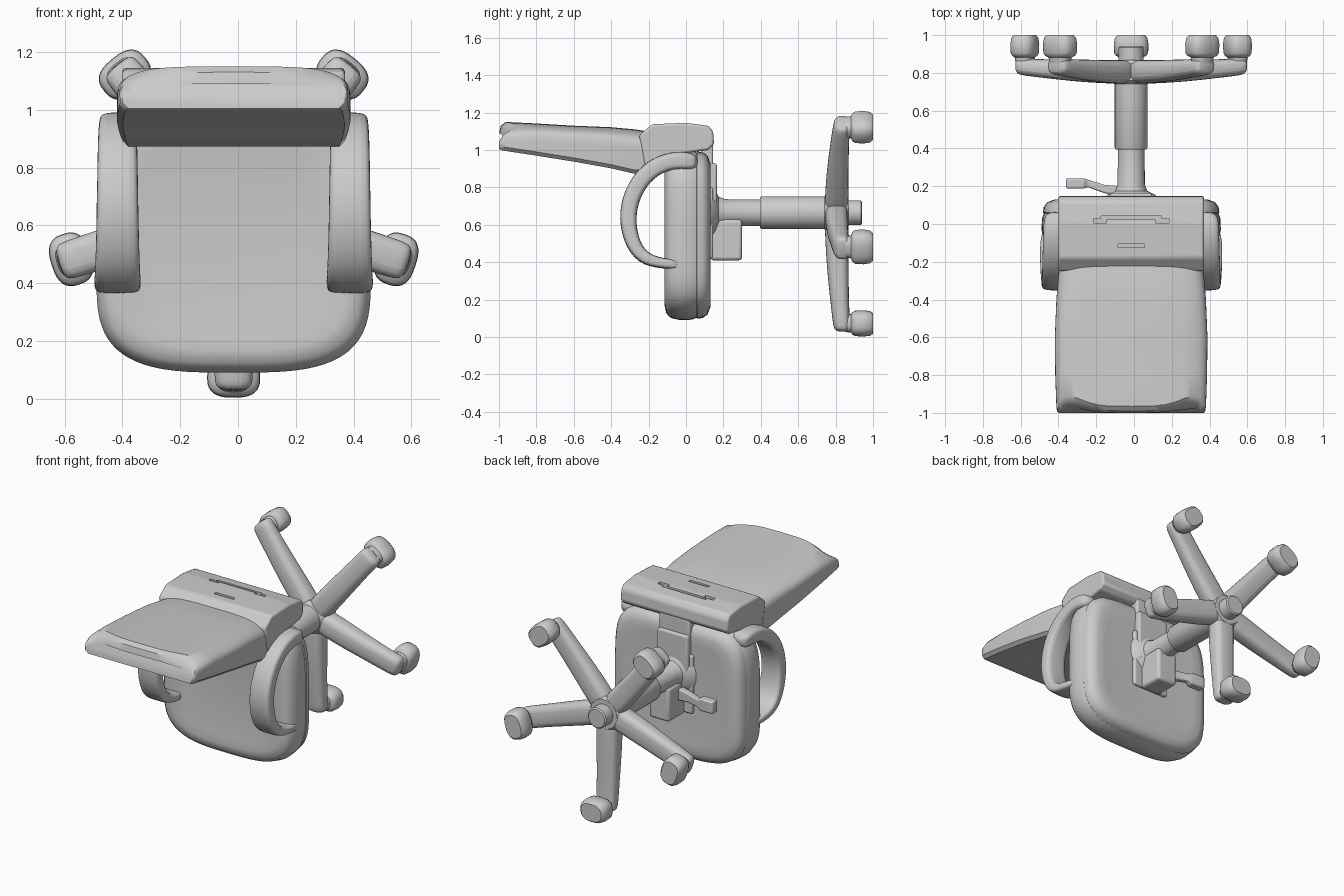
import bpy, bmesh, math
from mathutils import Vector, Matrix

if "Cube" in bpy.data.objects:
    bpy.data.objects.remove(bpy.data.objects["Cube"])

CX = -0.015          # symmetry plane of the chair
CZ = 0.665           # axis of the column
parts = []


def make(name, bm):
    bmesh.ops.recalc_face_normals(bm, faces=bm.faces)
    me = bpy.data.meshes.new(name)
    bm.to_mesh(me)
    bm.free()
    ob = bpy.data.objects.new(name, me)
    ob.location.x = CX
    bpy.context.collection.objects.link(ob)
    parts.append(ob)
    return ob


def loft(name, rings):
    """Skin a list of equal-length closed rings and cap both ends."""
    bm = bmesh.new()
    vs = [[bm.verts.new(p) for p in r] for r in rings]
    n = len(vs[0])
    for a, b in zip(vs, vs[1:]):
        for i in range(n):
            bm.faces.new((a[i], a[(i + 1) % n], b[(i + 1) % n], b[i]))
    bm.faces.new(vs[0])
    bm.faces.new(vs[-1])
    return make(name, bm)


def box(name, x, y, z, bevel=0.0):
    bm = bmesh.new()
    bmesh.ops.create_cube(bm, size=1)
    for v in bm.verts:
        v.co = [(a + b) / 2 + (b - a) * c for (a, b), c in zip((x, y, z), v.co)]
    ob = make(name, bm)
    if bevel:
        add_bevel(ob, bevel)
    return ob


def add_bevel(ob, width, seg=3):
    m = ob.modifiers.new("bevel", 'BEVEL')
    m.width, m.segments = width, seg


def subsurf(ob, levels=2):
    m = ob.modifiers.new("smooth", 'SUBSURF')
    m.levels = m.render_levels = levels


def lathe(name, profile, n=40):
    return loft(name, [[(r * math.cos(math.tau * i / n), y, CZ + r * math.sin(math.tau * i / n))
                        for i in range(n)] for y, r in profile])


def spow(v, e):
    return math.copysign(abs(v) ** e, v)


# seat cushion and pan: stacked outlines, tight rear corners and a round front edge
def seat_ring(y, inset, n=72):
    ring = []
    for i in range(n):
        t = math.tau * i / n
        c, s = math.cos(t), math.sin(t)
        h, e = (0.57, 5.5) if s > 0 else (0.34, 3.3)
        ring.append(((0.475 - inset) * spow(c, 2 / e), y, 0.43 + (h - inset) * spow(s, 2 / e)))
    return ring


loft("seat_cushion", [seat_ring(y, d) for y, d in (
    (-0.105, 0.13), (-0.115, 0.08), (-0.105, 0.035), (-0.08, 0.012), (-0.03, 0),
    (0.03, 0.003), (0.055, 0.012), (0.06, 0.025))])
loft("seat_pan", [seat_ring(y, d) for y, d in (
    (0.05, 0.025), (0.06, 0.008), (0.09, 0.012), (0.115, 0.03), (0.13, 0.07), (0.125, 0.13))])


# backrest pad: flat front, pillowed rear, top corners swept back by k
def pad_ring(y, w, zb, zs, zt, k=0.0, n=32):
    ring = [(-w + 0.02, y, zb), (w - 0.02, y, zb), (w, y, zb + 0.02)]
    for i in range(n + 1):
        t = math.pi * i / n
        ring.append((w * spow(math.cos(t), 0.5), y + k * math.sin(2 * t) ** 2,
                     zs + (zt - zs) * abs(math.sin(t)) ** 0.6))
    return ring + [(-w, y, zb + 0.02)]


loft("backrest_pad", [pad_ring(*r) for r in (
    (-1.0, 0.385, 1.005, 1.03, 1.09, 0.03), (-0.99, 0.393, 1.0, 1.035, 1.13, 0.05),
    (-0.965, 0.396, 0.995, 1.04, 1.15, 0.055), (-0.8, 0.402, 0.97, 1.045, 1.142),
    (-0.6, 0.404, 0.938, 1.035, 1.13), (-0.4, 0.396, 0.902, 1.02, 1.122),
    (-0.27, 0.385, 0.872, 1.0, 1.11), (-0.21, 0.378, 0.885, 1.0, 1.10),
    (-0.1, 0.37, 0.96, 1.0, 1.09))])

# backrest bracket with slots cut in its rear
side = [(-0.25, 1.08), (-0.18, 1.138), (0.0, 1.145), (0.12, 1.13), (0.145, 1.10),
        (0.15, 1.03), (0.12, 1.0), (-0.1, 0.97), (-0.22, 0.90)]
bracket = loft("backrest_bracket", [[(x, y, z) for y, z in side] for x in (-0.385, 0.385)])
add_bevel(bracket, 0.012, 2)
for sx, sy in (((-0.16, 0.16), (0.025, 0.043)), ((-0.2, -0.13), (0.005, 0.028)),
               ((0.13, 0.2), (0.005, 0.028)), ((-0.07, 0.07), (-0.125, -0.105))):
    cut = box("slot_cutter", sx, sy, (1.115, 1.2))
    cut.hide_render = cut.hide_viewport = True
    m = bracket.modifiers.new("slot", 'BOOLEAN')
    m.operation, m.object, m.solver = 'DIFFERENCE', cut, 'EXACT'

# armrest loops: flat band swept along a C path (y, z, half thickness, half width)
path = [Vector(p) for p in ((0.07, 0.93, 0.045, 0.06), (-0.05, 0.955, 0.045, 0.062),
        (-0.18, 0.91, 0.045, 0.066), (-0.27, 0.81, 0.045, 0.068), (-0.318, 0.67, 0.043, 0.07),
        (-0.298, 0.52, 0.04, 0.073), (-0.235, 0.42, 0.035, 0.077),
        (-0.13, 0.392, 0.026, 0.08), (0.0, 0.385, 0.024, 0.07))]
rings = []
for i, p in enumerate(path):
    d = path[min(i + 1, len(path) - 1)] - path[max(i - 1, 0)]
    d = Vector((d.x, d.y)).normalized()
    nrm = Vector((-d.y, d.x))
    ring = []
    for u, v in ((-1, -.6), (-.8, -1), (.8, -1), (1, -.6), (1, .6), (.8, 1), (-.8, 1), (-1, .6)):
        o = nrm * v * p[2] * 1.08
        ring.append((0.402 + u * p[3] * 1.03, p.x + o.x, p.y + o.y))
    rings.append(ring)
arm = loft("armrests", rings)
arm.modifiers.new("mirror", 'MIRROR')
subsurf(arm)

# underside: back strut, tilt mechanism, column
box("back_strut", (-0.11, 0.11), (0.1, 0.165), (0.6, 0.93), 0.012)
box("back_strut_upper", (-0.11, 0.11), (0.08, 0.145), (0.85, 1.03), 0.012)
box("mechanism_plate", (-0.13, 0.13), (0.11, 0.145), (0.42, 0.8), 0.012)
box("mechanism_box", (-0.072, 0.072), (0.13, 0.30), (0.41, 0.63), 0.018)
lathe("column", [(0.13, 0.15), (0.155, 0.125), (0.175, 0.085), (0.21, 0.072), (0.395, 0.07),
                 (0.395, 0.082), (0.405, 0.087), (0.74, 0.087), (0.76, 0.11), (0.85, 0.11),
                 (0.868, 0.095), (0.868, 0.066), (0.935, 0.066), (0.942, 0.058)])

# tilt lever (x, y, half height, half depth)
lever = loft("lever", [[(x, y + a * h, 0.555 + b * d) for a, b in ((-1, -1), (1, -1), (1, 1), (-1, 1))]
                       for x, y, h, d in ((-0.05, 0.175, 0.025, 0.04), (-0.14, 0.185, 0.022, 0.03),
                                          (-0.23, 0.215, 0.02, 0.025), (-0.25, 0.215, 0.027, 0.04),
                                          (-0.345, 0.215, 0.027, 0.04))])
add_bevel(lever, 0.008, 2)

# five-star base with casters; angles measured from the bottom leg
oct8 = ((-1, -.5), (-.6, -1), (.6, -1), (1, -.5), (1, .5), (.7, 1), (-.7, 1), (-1, .5))
for k, ang in enumerate((0, 72, 140.5, -140.5, -72)):
    rot = (Matrix.Translation((0, 0, CZ)) @ Matrix.Rotation(math.radians(ang), 4, 'Y')
           @ Matrix.Translation((0, 0, -CZ)))
    rings = [[rot @ Vector((u * w, (y0 + y1) / 2 + v * (y1 - y0) / 2, CZ - r)) for u, v in oct8]
             for r, w, y0, y1 in ((0, 0.07, 0.74, 0.868), (0.12, 0.078, 0.742, 0.87),
                                  (0.3, 0.073, 0.752, 0.87), (0.48, 0.068, 0.772, 0.872),
                                  (0.6, 0.068, 0.785, 0.878), (0.638, 0.06, 0.795, 0.878))]
    subsurf(loft(f"base_leg_{k + 1}", rings))
    # caster: narrow neck under the leg, then a rounded wheel block
    prof = ((0.85, 0.055, 0.045), (0.882, 0.06, 0.05), (0.89, 0.08, 0.06), (0.905, 0.09, 0.068),
            (0.95, 0.092, 0.07), (0.985, 0.086, 0.066), (1.0, 0.072, 0.055))
    loft(f"caster_{k + 1}", [[rot @ Vector((a * spow(math.cos(t), 0.75), y, CZ - 0.592 + b * spow(math.sin(t), 0.75)))
                              for t in [math.tau * i / 32 for i in range(32)]] for y, a, b in prof])

# smooth shading with crisp edges
bpy.ops.object.select_all(action='DESELECT')
for ob in parts:
    if not ob.hide_render:
        ob.select_set(True)
        bpy.context.view_layer.objects.active = ob
bpy.ops.object.shade_smooth_by_angle(angle=math.radians(35))
